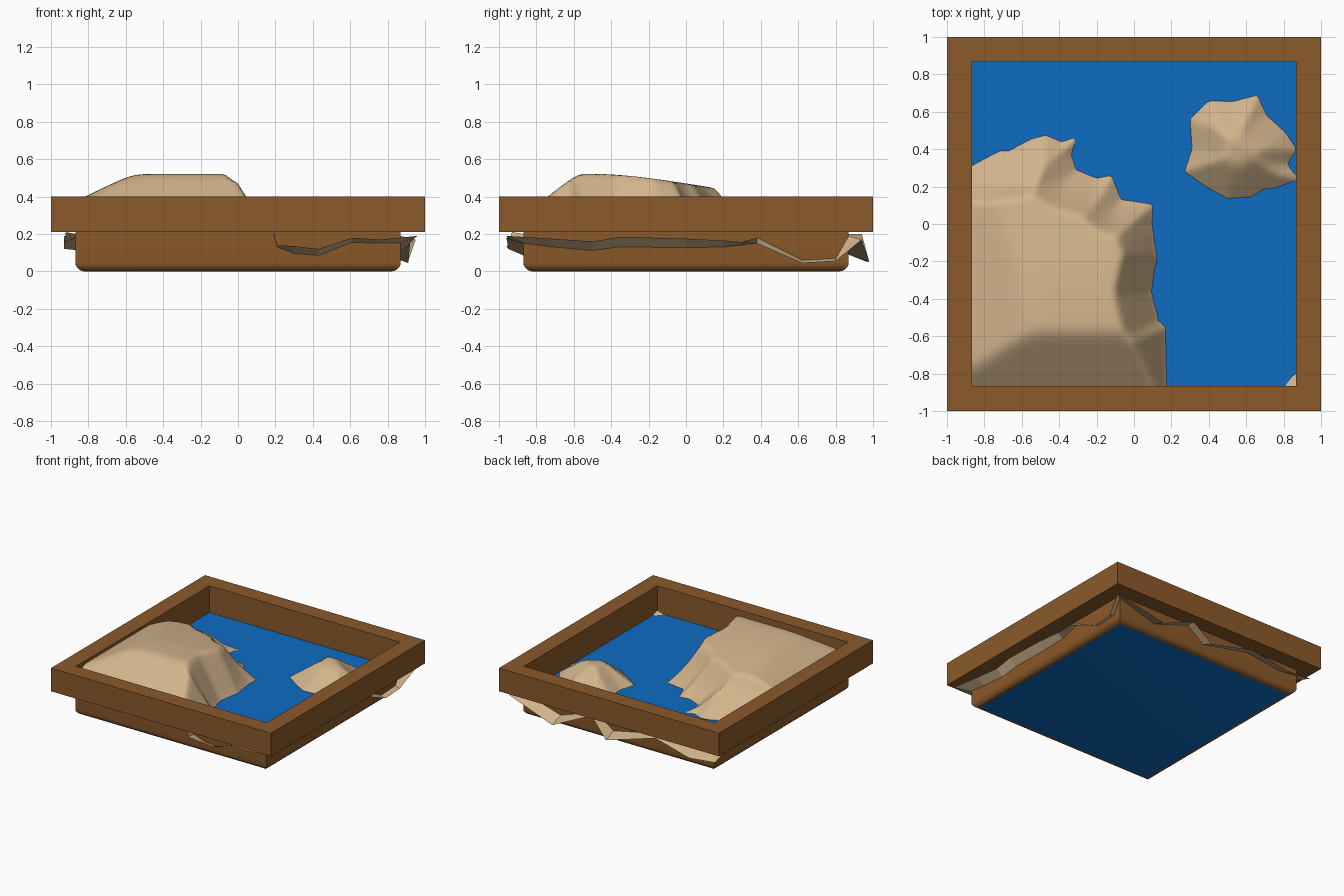
import bpy, bmesh, math
from mathutils import Vector

if "Cube" in bpy.data.objects:
    bpy.data.objects.remove(bpy.data.objects["Cube"])


def material(name, rgb):
    m = bpy.data.materials.new(name)
    m.diffuse_color = (*rgb, 1)
    m.use_nodes = True
    m.node_tree.nodes["Principled BSDF"].inputs["Base Color"].default_value = m.diffuse_color
    return m


WOOD = material("brown wood", (0.258, 0.102, 0.024))
WATER = material("blue water", (0.004, 0.15, 0.54))
SAND = material("tan sand", (0.645, 0.456, 0.262))


def make_object(name, bm, mats, smooth=None):
    me = bpy.data.meshes.new(name)
    bm.normal_update()
    bm.to_mesh(me)
    bm.free()
    ob = bpy.data.objects.new(name, me)
    bpy.context.collection.objects.link(ob)
    for m in mats:
        me.materials.append(m)
    if smooth:
        bpy.ops.object.select_all(action='DESELECT')
        ob.select_set(True)
        bpy.context.view_layer.objects.active = ob
        bpy.ops.object.shade_smooth_by_angle(angle=math.radians(smooth))
    return ob


# tray: square rings following one profile, rim first, rounded lower edge last
profile = [(0.866, 0.17), (0.866, 0.40), (1.0, 0.40), (1.0, 0.21), (0.87, 0.21)]
R = 0.05
for i in range(6):
    a = i / 5 * math.pi / 2
    profile.append((0.87 - R + R * math.cos(a), R - R * math.sin(a)))
bm = bmesh.new()
rings = [[bm.verts.new((sx * h, sy * h, z)) for sx, sy in ((-1, -1), (1, -1), (1, 1), (-1, 1))]
         for h, z in profile]
for a, b in zip(rings, rings[1:]):
    for i in range(4):
        j = (i + 1) % 4
        bm.faces.new((a[i], a[j], b[j], b[i]))
# blue water surface inside and blue bottom panel
for ring in (rings[0], rings[-1]):
    bm.faces.new(ring).material_index = 1
bmesh.ops.recalc_face_normals(bm, faces=bm.faces)
# the water surface sits a little above the ring end
for v in rings[0]:
    v.co.z = 0.18
make_object("wooden_tray", bm, [WOOD, WATER], 30)

# coast lines of the sand
MAIN = [(-1.2, 0.16), (-0.87, 0.31), (-0.72, 0.39), (-0.67, 0.39), (-0.55, 0.455), (-0.47, 0.475),
        (-0.39, 0.44), (-0.31, 0.46), (-0.335, 0.37), (-0.31, 0.29), (-0.2, 0.245), (-0.12, 0.26),
        (-0.07, 0.13), (0.1, 0.105), (0.095, 0.0), (0.12, -0.18), (0.09, -0.36), (0.13, -0.52),
        (0.165, -0.55), (0.175, -0.87), (0.18, -1.2), (-1.2, -1.2)]
ISLAND = [(0.3, 0.56), (0.4, 0.66), (0.53, 0.655), (0.66, 0.69), (0.71, 0.58), (0.81, 0.49),
          (0.87, 0.4), (0.82, 0.32), (0.88, 0.24), (0.75, 0.19), (0.69, 0.185), (0.63, 0.145),
          (0.5, 0.135), (0.4, 0.19), (0.27, 0.28), (0.31, 0.4)]
CORNER = [(0.8, -0.87), (0.87, -0.79), (0.95, -0.8), (0.95, -0.95), (0.8, -0.95)]


def coast_distance(p, poly):
    """Distance to the coast, positive on land."""
    best, inside = 9.0, False
    for i, b in enumerate(poly):
        a, b = Vector(poly[i - 1]), Vector(b)
        t = max(0, min(1, (p - a).dot(b - a) / (b - a).length_squared))
        best = min(best, (p - a - t * (b - a)).length)
        if (a.y > p.y) != (b.y > p.y) and p.x < a.x + (p.y - a.y) * (b.x - a.x) / (b.y - a.y):
            inside = not inside
    return best if inside else -best


def smin(values, k=0.015):
    m = min(values)
    return m - k * math.log(sum(math.exp((m - v) / k) for v in values))


def sand_height(x, y):
    p = Vector((x, y))
    d1, d2, d3 = (coast_distance(p, c) for c in (MAIN, ISLAND, CORNER))
    d = max(d1, d2, d3)
    if d <= 0:
        return max(0.12, 0.18 + d)
    if d == d1:
        steep = 1.75 - 0.85 * max(0, min(1, (y + 0.15) / 0.35))
        hill = smin([0.525, 0.375 + 0.48 * (x + 0.87), 0.515 + 0.77 * (y + 0.59),
                     0.455 - 0.156 * (y - 0.1)])
        return smin([0.18 + steep * d, hill], 0.01)
    if d == d2:
        top = 0.345 - 0.5 * (p - Vector((0.48, 0.5))).length ** 2
        return smin([0.18 + 0.85 * d, top], 0.008)
    return 0.18 + 0.4 * d


# sand hills inside the tray
N = 80
bm = bmesh.new()
bmesh.ops.create_grid(bm, x_segments=N, y_segments=N, size=0.865)
for v in bm.verts:
    v.co.z = sand_height(v.co.x, v.co.y)
make_object("sand_hills", bm, [SAND], 60)

# ragged sand edge poking out below the rim: outer x, y, z and height at the wall
EDGE = [(0.19, -0.93, 0.21, 0.20), (0.21, -0.95, 0.14, 0.13), (0.30, -0.96, 0.135, 0.095),
        (0.43, -0.95, 0.12, 0.085), (0.61, -0.96, 0.18, 0.155), (0.76, -0.95, 0.17, 0.15),
        (0.96, -0.96, 0.19, 0.15), (0.94, -0.72, 0.175, 0.13), (0.93, -0.5, 0.16, 0.11),
        (0.93, -0.35, 0.185, 0.13), (0.93, 0.0, 0.175, 0.125), (0.92, 0.2, 0.165, 0.13),
        (0.92, 0.38, 0.15, 0.18), (0.91, 0.62, 0.045, 0.06), (0.91, 0.8, 0.055, 0.07),
        (0.95, 0.94, 0.17, 0.19), (0.53, 0.98, 0.05, 0.09), (0.2, 0.94, 0.2, 0.2),
        (0.05, 0.97, 0.05, 0.09), (-0.38, 0.94, 0.17, 0.18), (-0.7, 0.96, 0.1, 0.14),
        (-0.93, 0.95, 0.12, 0.16), (-0.93, 0.75, 0.19, 0.18), (-0.93, 0.5, 0.155, 0.18),
        (-0.92, 0.38, 0.21, 0.2)]
bm = bmesh.new()
pairs = []
for x, y, zo, zi in EDGE:
    wall = (max(-0.868, min(0.868, x)), max(-0.868, min(0.868, y)), zi)
    pairs.append((bm.verts.new(wall), bm.verts.new((x, y, zo))))
for (a, b), (c, d) in zip(pairs, pairs[1:]):
    bm.faces.new((a, b, d, c))
make_object("sand_edge", bm, [SAND])
